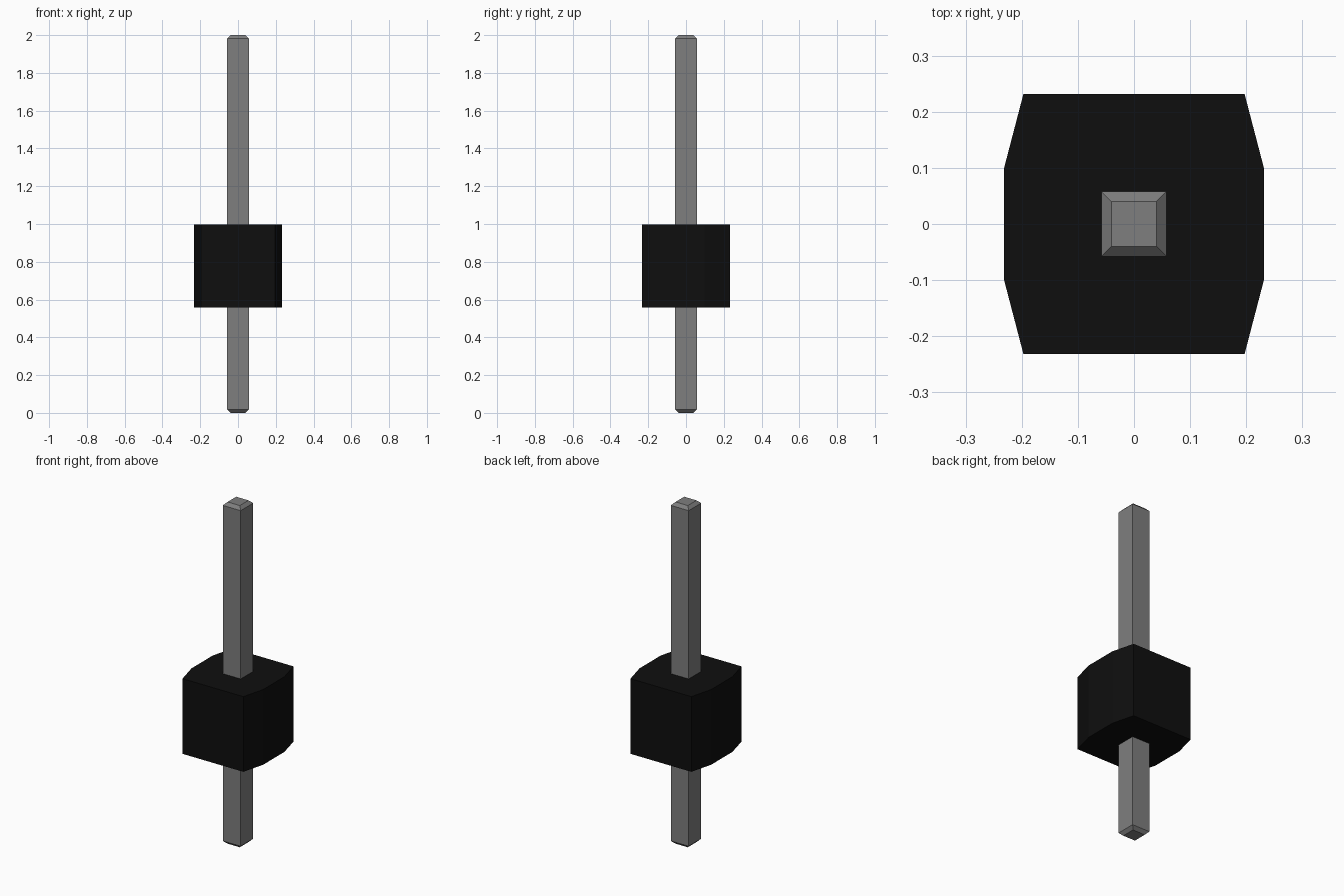
import bpy

cube = bpy.data.objects.get("Cube")
if cube:
    bpy.data.objects.remove(cube, do_unlink=True)


def material(name, value):
    mat = bpy.data.materials.new(name)
    mat.use_nodes = True
    color = (value, value, value, 1.0)
    mat.diffuse_color = color
    mat.node_tree.nodes["Principled BSDF"].inputs["Base Color"].default_value = color
    return mat


def loft(name, sections, mat):
    """Closed solid through stacked outlines, given as (z, outline) from the bottom up."""
    n = len(sections[0][1])
    verts = [(x, y, z) for z, outline in sections for x, y in outline]
    faces = [tuple(reversed(range(n))), tuple(range(len(verts) - n, len(verts)))]
    for s in range(len(sections) - 1):
        for i in range(n):
            j = (i + 1) % n
            faces.append((s * n + i, s * n + j, (s + 1) * n + j, (s + 1) * n + i))
    mesh = bpy.data.meshes.new(name)
    mesh.from_pydata(verts, [], faces)
    mesh.materials.append(mat)
    obj = bpy.data.objects.new(name, mesh)
    bpy.context.collection.objects.link(obj)
    return obj


def square(h):
    return [(-h, -h), (h, -h), (h, h), (-h, h)]


# Square metal pin with chamfered ends
PIN, TIP, CHAMFER = 0.058, 0.040, 0.018
loft("pin", [(0.0, square(TIP)), (CHAMFER, square(PIN)),
             (2.0 - CHAMFER, square(PIN)), (2.0, square(TIP))],
     material("metal grey", 0.21))

# Plastic housing with tapered sides
quarter = [(0.197, -0.232), (0.232, -0.098)]
right = quarter + [(x, -y) for x, y in reversed(quarter)]
outline = right + [(-x, -y) for x, y in right]
loft("housing", [(0.557, outline), (0.997, outline)],
     material("black plastic", 0.0045))
